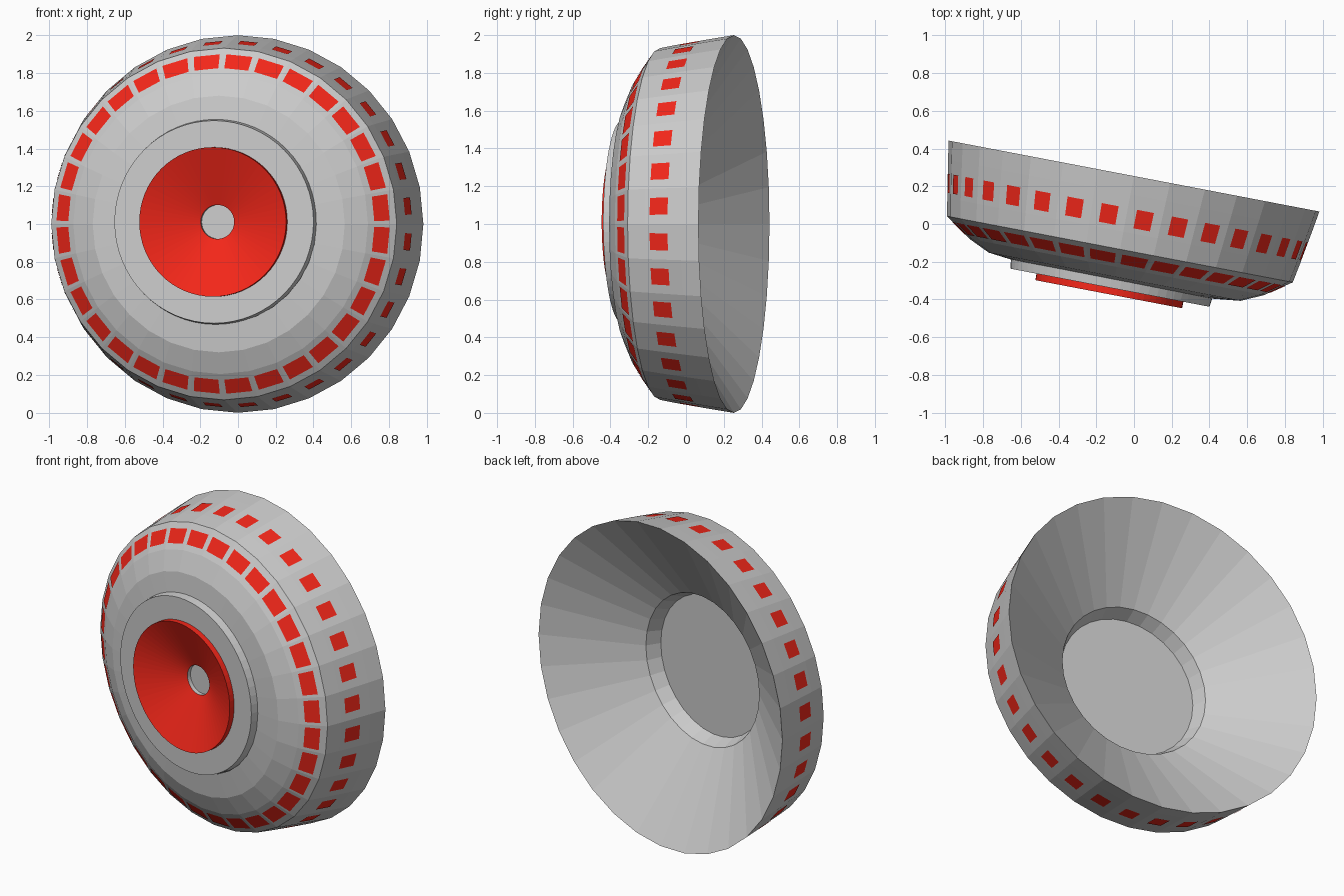
import bpy, bmesh, math
from mathutils import Matrix, Vector

if "Cube" in bpy.data.objects:
    bpy.data.objects.remove(bpy.data.objects["Cube"])

TILT = math.radians(-10.83)
PLACE = Matrix.Translation((0.0, 0.254, 1.0)) @ Matrix.Rotation(TILT, 4, 'Z')

red = bpy.data.materials.new("red")
red.diffuse_color = (0.9, 0.02, 0.01, 1)
red.use_nodes = True
red.node_tree.nodes["Principled BSDF"].inputs["Base Color"].default_value = red.diffuse_color


def pt(u, r, ang):
    # u = distance forward of the rear rim, r = distance from the axis
    return Vector((r * math.sin(ang), -u, r * math.cos(ang)))


def finish(name, bm, mat=None, shift=(0, 0, 0), recalc=True):
    if recalc:
        bmesh.ops.recalc_face_normals(bm, faces=bm.faces)
    bm.transform(PLACE @ Matrix.Translation(shift))
    me = bpy.data.meshes.new(name)
    bm.to_mesh(me)
    bm.free()
    ob = bpy.data.objects.new(name, me)
    bpy.context.collection.objects.link(ob)
    if mat:
        me.materials.append(mat)
    return ob


def lathe(name, profile, sides, mat=None, shift=(0, 0, 0), cap_start=False, cap_end=False):
    bm = bmesh.new()
    rings = [[bm.verts.new(pt(u, r, 2 * math.pi * i / sides)) for i in range(sides)]
             for u, r in profile]
    for a, b in zip(rings, rings[1:]):
        for i in range(sides):
            j = (i + 1) % sides
            bm.faces.new((a[i], a[j], b[j], b[i]))
    if cap_start:
        bm.faces.new(rings[0])
    if cap_end:
        bm.faces.new(rings[-1])
    return finish(name, bm, mat, shift)


def patches(name, start, end, width, sides=32, lift=0.003):
    # one flat red tile centred on each facet between two profile points
    bm = bmesh.new()
    step = 2 * math.pi / sides
    for i in range(sides):
        def on_facet(p, f):
            return pt(*p, i * step).lerp(pt(*p, (i + 1) * step), f)
        lo, hi = 0.5 - width / 2, 0.5 + width / 2
        q = [on_facet(start, lo), on_facet(start, hi), on_facet(end, hi), on_facet(end, lo)]
        n = (q[1] - q[0]).cross(q[2] - q[0]).normalized()
        out = pt(0.5, 1, (i + 0.5) * step)
        if n.dot(out) < 0:
            n = -n
            q.reverse()
        bm.faces.new([bm.verts.new(v + n * lift) for v in q])
    return finish(name, bm, red, recalc=False)


def mix(a, b, t):
    return (a[0] + (b[0] - a[0]) * t, a[1] + (b[1] - a[1]) * t)


# Faceted shell: hollow rear cone, recessed floor, outer wall, domed front
corner, shoulder = (0.395, 0.932), (0.49, 0.795)
band_a, band_b = (0.10, 0.984), (0.30, 0.950)
lathe("shell", [(0.42, 0.43), (0.335, 0.465), (0, 1.0), band_a, band_b,
                corner, shoulder, (0.543, 0.68), (0.56, 0.53)], 32, cap_start=True)

# Raised front disc and red dish with centre hole
off = (-0.014, 0, 0.011)
lathe("front_disc", [(0.545, 0.545), (0.605, 0.537), (0.605, 0.39)], 64, shift=off)
lathe("red_dish", [(0.60, 0.396), (0.64, 0.396), (0.505, 0.09)], 64, red, off)
lathe("centre_hole", [(0.505, 0.09), (0.48, 0.09)], 64, shift=off, cap_end=True)

# Red tiles on the wall and on the domed front
patches("wall_tiles", mix(band_a, band_b, 0.36), mix(band_a, band_b, 0.86), 0.48)
patches("front_tiles", mix(corner, shoulder, 0.24), mix(corner, shoulder, 0.78), 0.80)
